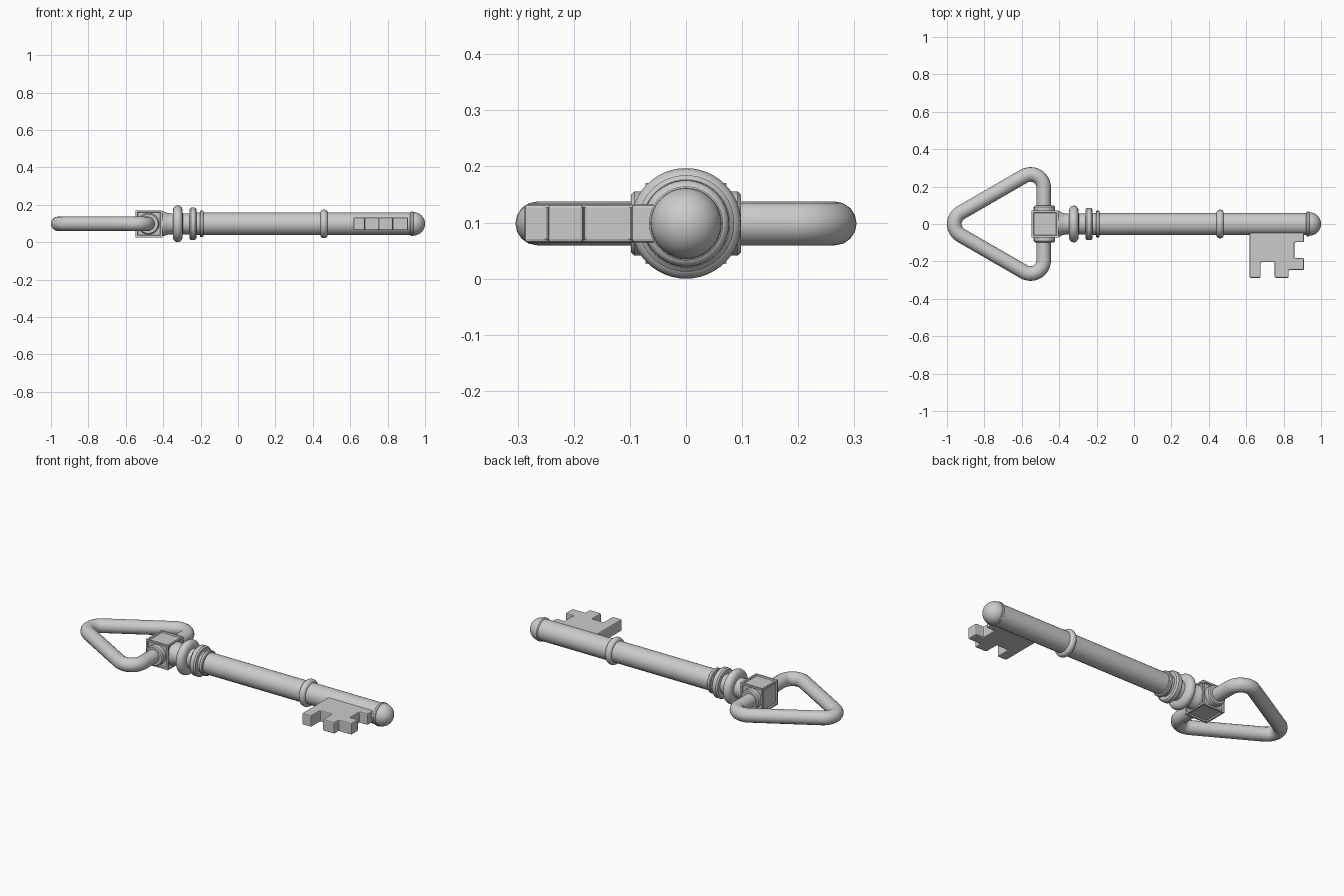
import bpy, bmesh
from math import sin, cos, pi, radians, sqrt
from mathutils import Matrix, Vector

cube = bpy.data.objects.get("Cube")
if cube:
    bpy.data.objects.remove(cube, do_unlink=True)

AXIS_Z = 0.0985
metal = bpy.data.materials.new("grey metal")
metal.use_nodes = True
grey = (0.6, 0.6, 0.6, 1)
metal.diffuse_color = grey
metal.node_tree.nodes["Principled BSDF"].inputs["Base Color"].default_value = grey


def finish(name, bm, location=(0, 0, AXIS_Z), smooth=True, bevel=0):
    bmesh.ops.recalc_face_normals(bm, faces=bm.faces)
    mesh = bpy.data.meshes.new(name)
    bm.to_mesh(mesh)
    bm.free()
    mesh.materials.append(metal)
    ob = bpy.data.objects.new(name, mesh)
    ob.location = location
    bpy.context.collection.objects.link(ob)
    if bevel:
        mod = ob.modifiers.new("Bevel", "BEVEL")
        mod.width, mod.segments, mod.limit_method = bevel, 2, "ANGLE"
    if smooth:
        bpy.ops.object.select_all(action="DESELECT")
        bpy.context.view_layer.objects.active = ob
        ob.select_set(True)
        bpy.ops.object.shade_smooth_by_angle(angle=radians(35))
    return ob


def lathe(name, profile, rotation=None):
    """Spin (x, radius) points about the x axis."""
    bm = bmesh.new()
    verts = [bm.verts.new((x, 0, r)) for x, r in profile]
    edges = [bm.edges.new(pair) for pair in zip(verts, verts[1:])]
    bmesh.ops.spin(bm, geom=verts + edges, axis=(1, 0, 0), cent=(0, 0, 0),
                   angle=2 * pi, steps=48, use_duplicate=False)
    bmesh.ops.remove_doubles(bm, verts=bm.verts, dist=0.0003)
    if rotation:
        bmesh.ops.transform(bm, matrix=rotation, verts=bm.verts)
    return finish(name, bm)


def bead(x, half_width, inner, outer, steps=10):
    """Rounded bulge profile between two necks."""
    return [(x - half_width * cos(pi * i / steps),
             inner + (outer - inner) * sin(pi * i / steps) ** 0.6)
            for i in range(steps + 1)]


def band(name, x, half_width, outer, edge):
    """Flat collar with eased edges."""
    lathe(name, [(x - half_width, 0.03), (x - half_width, outer - edge),
                 (x - half_width + edge, outer), (x + half_width - edge, outer),
                 (x + half_width, outer - edge), (x + half_width, 0.03)])


# Shaft with domed tip
tip = [(0.937 + 0.063 * sin(a), 0.063 * cos(a)) for a in [pi / 2 * i / 10 for i in range(11)]]
lathe("shaft", [(-0.25, 0.0), (-0.25, 0.06), (0.92, 0.06), (0.925, 0.066), (0.935, 0.066)] + tip)

# Turned neck and collars
lathe("neck", [(-0.42, 0), (-0.42, 0.066), (-0.395, 0.066), (-0.385, 0.06),
               (-0.365, 0.056), (-0.19, 0.056), (-0.19, 0)])
lathe("large_bead", bead(-0.322, 0.027, 0.05, 0.0985))
band("wide_collar", -0.241, 0.019, 0.086, 0.008)
band("thin_collar", -0.194, 0.01, 0.071, 0.004)
lathe("shaft_ring", bead(0.46, 0.02, 0.05, 0.077))

# Square block with recessed panels
bm = bmesh.new()
bmesh.ops.create_cube(bm, size=0.144)
panels = list(bm.faces)
bmesh.ops.inset_individual(bm, faces=panels, thickness=0.014)
bmesh.ops.inset_individual(bm, faces=panels, thickness=0.004, depth=-0.007)
finish("block", bm, (-0.476, 0, AXIS_Z), smooth=False)

# Round sockets where the handle enters the block
for side, name in ((1, "left_socket"), (-1, "right_socket")):
    turn = Matrix.Translation((-0.479, 0, 0)) @ Matrix.Rotation(side * pi / 2, 4, "Z")
    lathe(name, [(0.05, 0), (0.05, 0.057), (0.092, 0.057), (0.098, 0.051), (0.098, 0)], turn)

# Rounded triangular handle, swept as a closed tube
CORNER, TUBE = 0.07, 0.039
FRONT, BACK = -0.483, -0.961
height = FRONT - BACK + CORNER
corner_y = height / sqrt(3) - sqrt(3) * CORNER
centres = [(FRONT - CORNER, corner_y, 0), (BACK + CORNER, 0, 120),
           (FRONT - CORNER, -corner_y, 240)]
curve = bpy.data.curves.new("handle", "CURVE")
curve.dimensions = "3D"
curve.bevel_depth, curve.bevel_resolution = TUBE, 6
path = [(cx + CORNER * cos(radians(start + 10 * i)), cy + CORNER * sin(radians(start + 10 * i)))
        for cx, cy, start in centres for i in range(13)]
spline = curve.splines.new("POLY")
spline.points.add(len(path) - 1)
for point, (x, y) in zip(spline.points, path):
    point.co = (x, y, 0, 1)
spline.use_cyclic_u = True
spline.use_smooth = True
curve.materials.append(metal)
handle = bpy.data.objects.new("handle", curve)
handle.location.z = AXIS_Z
bpy.context.collection.objects.link(handle)

# Notched bit
outline = [(0.618, -0.03), (0.618, -0.288), (0.677, -0.288), (0.677, -0.204),
           (0.752, -0.204), (0.752, -0.288), (0.827, -0.288), (0.827, -0.246),
           (0.909, -0.246), (0.909, -0.183), (0.858, -0.183), (0.858, -0.097),
           (0.909, -0.097), (0.909, -0.03)]
bm = bmesh.new()
face = bm.faces.new([bm.verts.new((x, y, -0.034)) for x, y in outline])
extruded = bmesh.ops.extrude_face_region(bm, geom=[face])["geom"]
bmesh.ops.translate(bm, vec=Vector((0, 0, 0.068)),
                    verts=[v for v in extruded if isinstance(v, bmesh.types.BMVert)])
finish("bit", bm, smooth=False, bevel=0.006)
